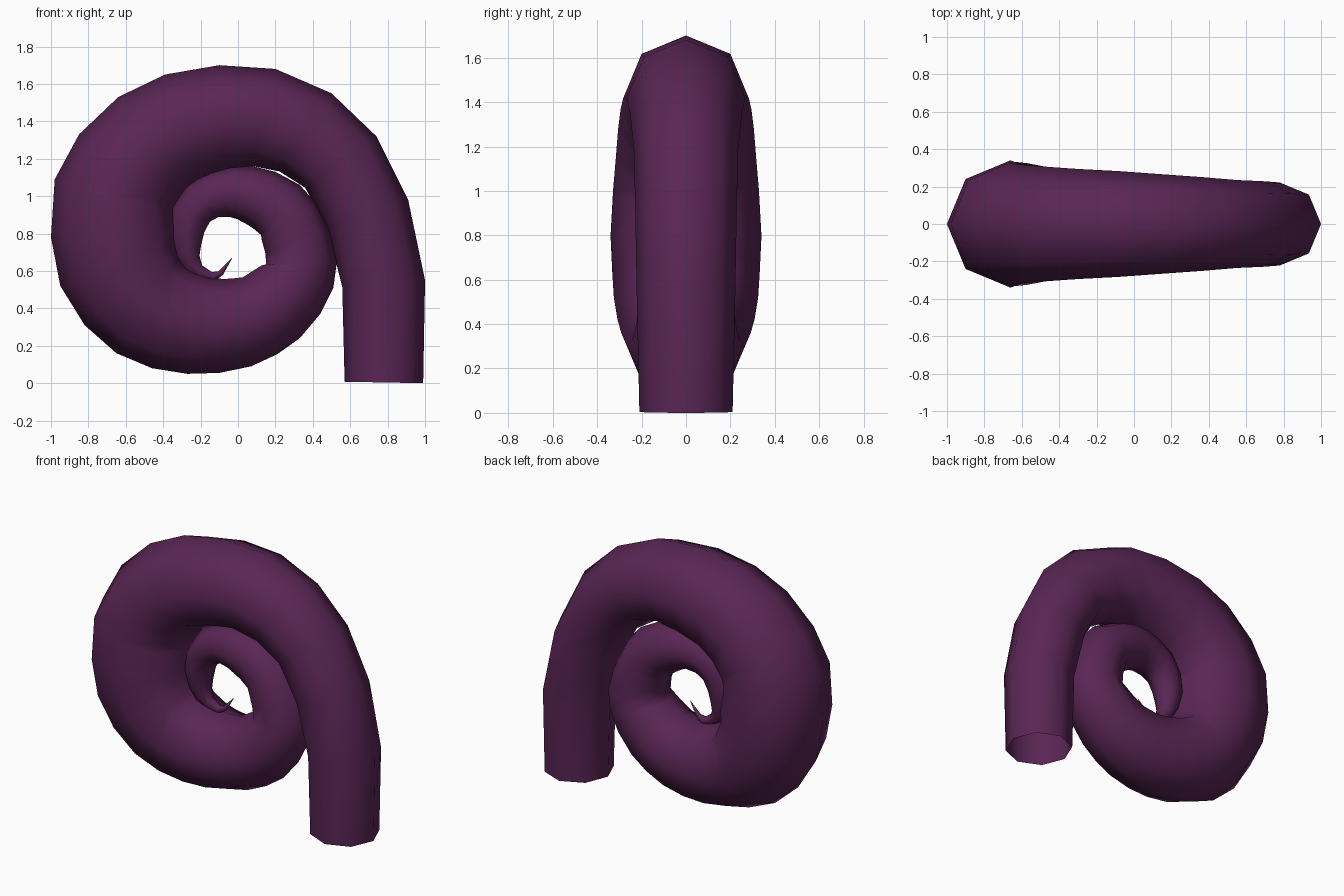
import bpy
import bmesh
from math import cos, sin, tau
from mathutils import Vector

# Remove the default cube
default_cube = bpy.data.objects.get("Cube")
if default_cube:
    bpy.data.objects.remove(default_cube, do_unlink=True)

SIDES = 8

# Outer rim of the curl in the XZ plane, from the open base to the tip
RIM = [
    (.99, .0), (1, .55), (.91, .98), (.74, 1.32), (.5, 1.55), (.2, 1.68),
    (-.1, 1.7), (-.39, 1.65), (-.64, 1.53), (-.85, 1.33), (-.98, 1.09),
    (-1, .78), (-.95, .52), (-.82, .31), (-.65, .16), (-.46, .08),
    (-.27, .05), (-.1, .055), (.07, .09), (.21, .155), (.33, .24),
    (.44, .37), (.51, .51), (.53, .66), (.49, .82), (.42, .96), (.33, 1.06),
    (.2, 1.13), (.08, 1.16), (-.04, 1.16), (-.15, 1.13), (-.27, 1.06),
    (-.35, .94), (-.37, .8), (-.34, .68), (-.29, .6), (-.22, .555),
    (-.13, .54), (-.08, .58), (-.03, .67),
]

# Thickness keys: ring number and tube radius
THICKNESS = [(0, .21), (1, .222), (3, .235), (6, .283), (11, .34), (13, .325),
             (16, .275), (18, .245), (23, .19), (28, .155), (33, .095),
             (36, .04), (38, .015), (39, .001)]


def radius_at(ring):
    """Interpolate the tube radius between the thickness keys."""
    for (a, ra), (b, rb) in zip(THICKNESS, THICKNESS[1:]):
        if a <= ring <= b:
            return ra + (rb - ra) * (ring - a) / (b - a)


def make_material(name, colour):
    material = bpy.data.materials.new(name)
    material.use_nodes = True
    material.diffuse_color = colour
    shader = material.node_tree.nodes["Principled BSDF"]
    shader.inputs["Base Color"].default_value = colour
    shader.inputs["Roughness"].default_value = 0.8
    return material


def build_tentacle():
    """Sweep an octagonal ring along the curl, hanging inward from the rim."""
    bm = bmesh.new()
    points = [Vector((x, 0, z)) for x, z in RIM]
    side = Vector((0, 1, 0))
    rings = []
    for i, point in enumerate(points):
        ahead = points[min(i + 1, len(points) - 1)]
        behind = points[max(i - 1, 0)]
        tangent = (ahead - behind).normalized()
        outward = Vector((tangent.z, 0, -tangent.x))
        radius = radius_at(i)
        centre = point - outward * radius
        rings.append([
            bm.verts.new(centre + radius * (outward * cos(tau * k / SIDES)
                                            + side * sin(tau * k / SIDES)))
            for k in range(SIDES)])

    # Skin between neighbouring rings; the base stays open
    for lower, upper in zip(rings, rings[1:]):
        for k in range(SIDES):
            n = (k + 1) % SIDES
            bm.faces.new((lower[k], lower[n], upper[n], upper[k]))
    bm.faces.new(rings[-1])

    for face in bm.faces:
        face.smooth = True
    mesh = bpy.data.meshes.new("curled_tentacle")
    bm.to_mesh(mesh)
    bm.free()
    return mesh


tentacle = bpy.data.objects.new("curled_tentacle", build_tentacle())
bpy.context.collection.objects.link(tentacle)
tentacle.data.materials.append(
    make_material("dark purple", (0.1, 0.019, 0.09, 1)))
